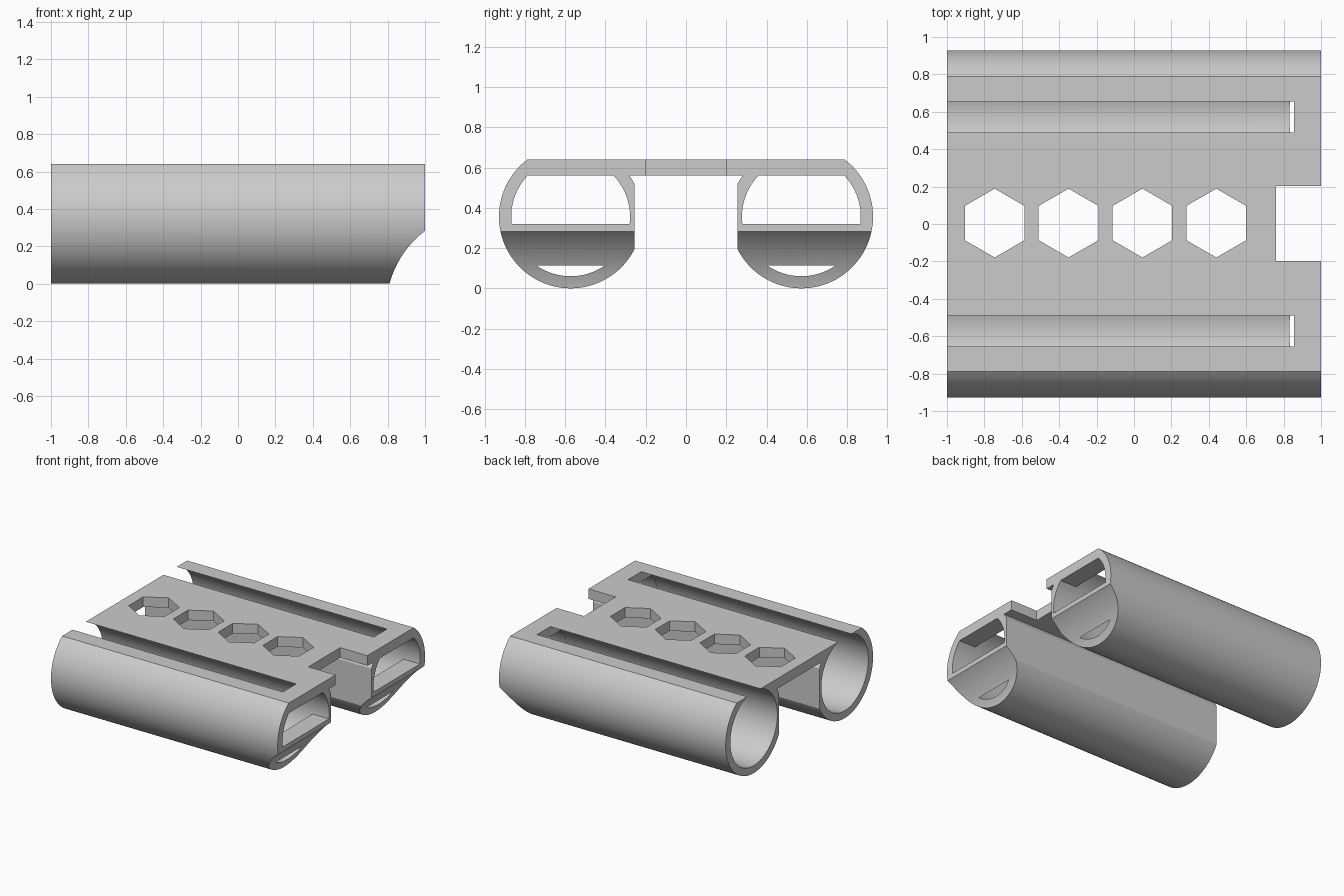
import bpy, bmesh
from math import sin, cos, asin, acos, pi, radians
from mathutils import Vector

cube = bpy.data.objects.get("Cube")
if cube:
    bpy.data.objects.remove(cube, do_unlink=True)

# Main dimensions
TUBE_Y, TUBE_Z = 0.573, 0.356
OUTER, BORE = 0.356, 0.296
TOP, PLATE_BOTTOM = 0.64, 0.56
INNER_FLAT = 0.255
CAP_X, CAP_FLOOR = 0.855, 0.32

grey = bpy.data.materials.new("light_grey")
grey.use_nodes = True
grey.diffuse_color = (0.6, 0.6, 0.6, 1)
grey.node_tree.nodes["Principled BSDF"].inputs["Base Color"].default_value = (0.6, 0.6, 0.6, 1)


def arc(cy, cz, r, a, b, n):
    return [(cy + r * cos(a + (b - a) * i / n), cz + r * sin(a + (b - a) * i / n))
            for i in range(n + 1)]


def prism(name, profile, axis, start, end):
    """Extrude a 2D profile along an axis: x takes (y, z), y takes (x, z), z takes (x, y)."""
    place = {"x": lambda p, t: (t, p[0], p[1]),
             "y": lambda p, t: (p[0], t, p[1]),
             "z": lambda p, t: (p[0], p[1], t)}[axis]
    bm = bmesh.new()
    face = bm.faces.new([bm.verts.new(place(p, start)) for p in profile])
    new = bmesh.ops.extrude_face_region(bm, geom=[face])["geom"]
    shift = Vector(place((0, 0), end - start))
    bmesh.ops.translate(bm, vec=shift, verts=[v for v in new if isinstance(v, bmesh.types.BMVert)])
    bmesh.ops.recalc_face_normals(bm, faces=bm.faces)
    mesh = bpy.data.meshes.new(name)
    bm.to_mesh(mesh)
    bm.free()
    mesh.materials.append(grey)
    obj = bpy.data.objects.new(name, mesh)
    bpy.context.collection.objects.link(obj)
    return obj


def rectangle(x0, x1, y0, y1):
    return [(x0, y0), (x1, y0), (x1, y1), (x0, y1)]


def cut(target, cutter):
    cutter.hide_render = True
    mod = target.modifiers.new("cut", "BOOLEAN")
    mod.operation = "DIFFERENCE"
    mod.solver = "EXACT"
    mod.object = cutter
    bpy.context.view_layer.objects.active = target
    bpy.ops.object.modifier_apply(modifier=mod.name)
    bpy.data.objects.remove(cutter, do_unlink=True)


# Body: two tubes with flattened tops and inner sides, bridged by a plate
top_angle = asin((TOP - TUBE_Z) / OUTER)
flat_angle = acos((INNER_FLAT - TUBE_Y) / OUTER)
joint_angle = pi - asin((PLATE_BOTTOM - TUBE_Z) / OUTER)
half = (arc(TUBE_Y, TUBE_Z, OUTER, top_angle, -flat_angle, 80)
        + arc(TUBE_Y, TUBE_Z, OUTER, flat_angle, joint_angle, 4))
body = prism("twin_tube_holder", half + [(-y, z) for y, z in reversed(half)], "x", -1, 1)

for side in (-1, 1):
    # Long bore that breaks through the top as a slot
    circle = arc(side * TUBE_Y, TUBE_Z, BORE, 0, 2 * pi, 128)[:-1]
    cut(body, prism("bore_cutter", circle, "x", -1.1, CAP_X))
    # Smaller window through the end cap
    r = BORE - 0.001
    low, high = asin((CAP_FLOOR - TUBE_Z) / r), asin((PLATE_BOTTOM - TUBE_Z) / r)
    window = (arc(side * TUBE_Y, TUBE_Z, r, low, high, 20)
              + arc(side * TUBE_Y, TUBE_Z, r, pi - high, pi - low, 20))
    cut(body, prism("window_cutter", window, "x", CAP_X - 0.02, 1.1))

# Hollow scoop under the capped end
scoop = arc(1.32, -0.137, 0.528, 0, 2 * pi, 128)[:-1]
cut(body, prism("scoop_cutter", scoop, "y", -1.1, 1.1))

# Notch at the capped end of the plate
cut(body, prism("notch_cutter", rectangle(0.76, 1.1, -0.198, 0.202), "z", 0.4, 0.8))

# Row of hexagonal holes
for i in range(4):
    hexagon = arc(-0.745 + 0.395 * i, 0.005, 0.184, pi / 6, pi / 6 + 2 * pi, 6)[:-1]
    cut(body, prism("hex_cutter", hexagon, "z", 0.4, 0.8))

# Smooth curved walls, crisp edges
bpy.ops.object.select_all(action="DESELECT")
body.select_set(True)
bpy.context.view_layer.objects.active = body
bpy.ops.object.shade_smooth_by_angle(angle=radians(20))
